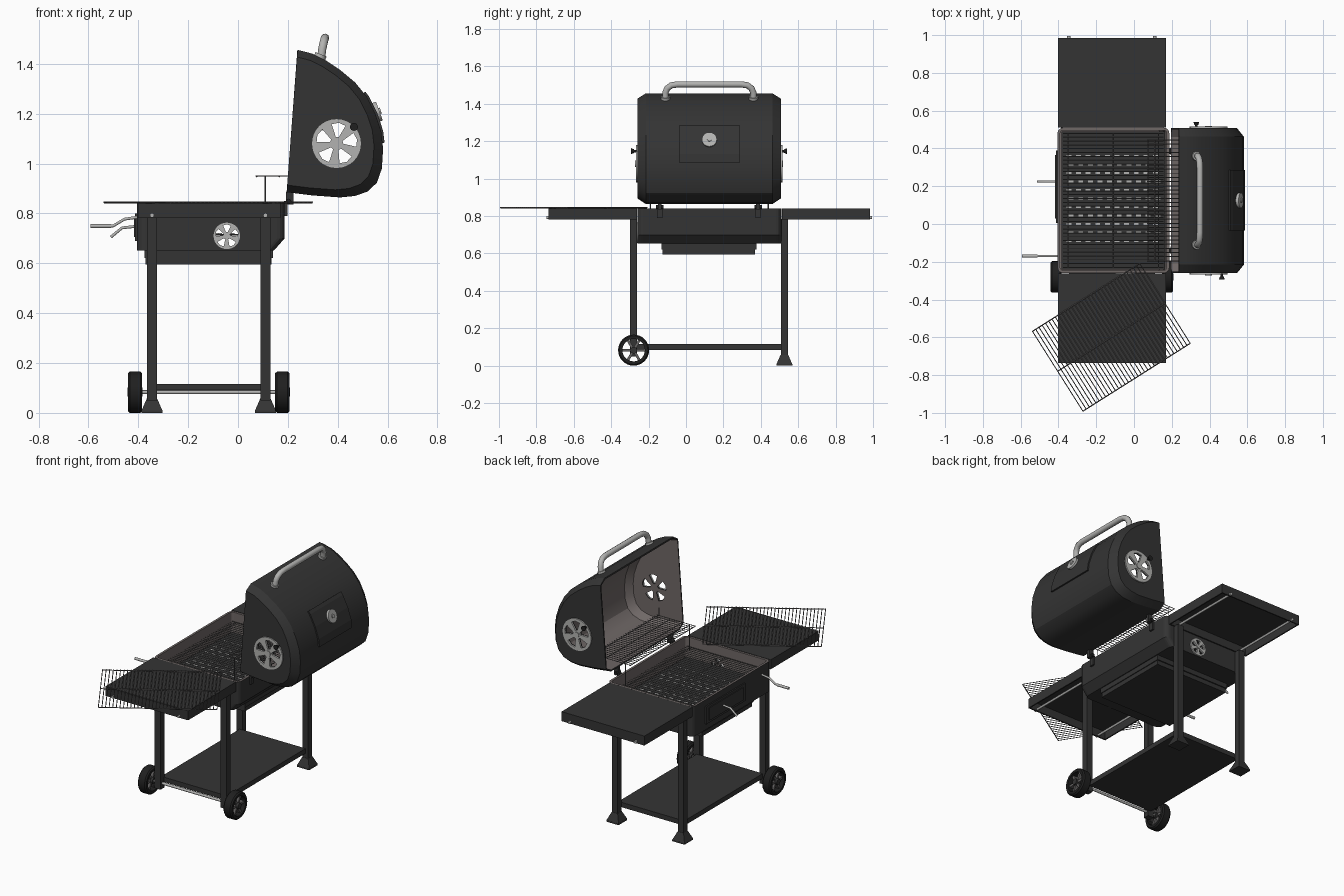
import bpy, bmesh, math
from mathutils import Vector, Matrix

if "Cube" in bpy.data.objects:
    bpy.data.objects.remove(bpy.data.objects["Cube"])

def mat(name, r, g, b):
    m = bpy.data.materials.new(name)
    m.diffuse_color = (r, g, b, 1)
    m.use_nodes = True
    m.node_tree.nodes["Principled BSDF"].inputs["Base Color"].default_value = m.diffuse_color
    return m

BODY = mat("charcoal paint", .034, .034, .034)
BLACK = mat("black rubber", .014, .014, .014)
INSIDE = mat("warm grey enamel", .16, .138, .134)
LIGHT = mat("light aluminium", .45, .45, .44)
WIRE = mat("wire steel", .13, .125, .125)
YC = .125  # middle of the cooking chamber along y

def finish(bm, name, *mats, smooth=False):
    me = bpy.data.meshes.new(name)
    bm.to_mesh(me)
    bm.free()
    ob = bpy.data.objects.new(name, me)
    bpy.context.collection.objects.link(ob)
    for m in mats:
        me.materials.append(m)
    if smooth:
        activate(ob)
        bpy.ops.object.shade_smooth_by_angle(angle=math.radians(32))
    return ob

def activate(ob):
    bpy.ops.object.select_all(action='DESELECT')
    bpy.context.view_layer.objects.active = ob
    ob.select_set(True)

def add_box(bm, x0, x1, y0, y1, z0, z1):
    m = Matrix.Translation(((x0+x1)/2, (y0+y1)/2, (z0+z1)/2)) @ Matrix.Diagonal((x1-x0, y1-y0, z1-z0, 1))
    bmesh.ops.create_cube(bm, size=1, matrix=m)

def box(name, m, *dims):
    bm = bmesh.new()
    add_box(bm, *dims)
    return finish(bm, name, m)

def add_rod(bm, a, b, r, seg=4, r2=None):
    a, b = Vector(a), Vector(b)
    d = b - a
    m = Matrix.Translation((a+b)/2) @ d.to_track_quat('Z', 'Y').to_matrix().to_4x4()
    bmesh.ops.create_cone(bm, cap_ends=True, segments=seg, radius1=r, radius2=r if r2 is None else r2,
                          depth=d.length, matrix=m)

def rod(name, m, a, b, r, seg=24, r2=None):
    bm = bmesh.new()
    add_rod(bm, a, b, r, seg, r2)
    return finish(bm, name, m, smooth=True)

def tube(name, m, pts, r):
    cu = bpy.data.curves.new(name, 'CURVE')
    cu.dimensions, cu.bevel_depth, cu.bevel_resolution, cu.use_fill_caps = '3D', r, 3, True
    sp = cu.splines.new('POLY')
    sp.points.add(len(pts) - 1)
    for p, c in zip(sp.points, pts):
        p.co = (*c, 1)
    cu.materials.append(m)
    ob = bpy.data.objects.new(name, cu)
    bpy.context.collection.objects.link(ob)
    activate(ob)
    bpy.ops.object.convert(target='MESH')
    bpy.ops.object.shade_smooth_by_angle(angle=math.radians(50))

def apply(ob, kind, **props):
    activate(ob)
    md = ob.modifiers.new("m", kind)
    for k, v in props.items():
        setattr(md, k, v)
    bpy.ops.object.modifier_apply(modifier=md.name)

def shell(name, bm, thick, rim, outward):
    """Thickened open shell, enamel inside; outward = direction the first face must face."""
    bmesh.ops.recalc_face_normals(bm, faces=bm.faces[:])
    bm.faces.ensure_lookup_table()
    bm.normal_update()
    if bm.faces[0].normal.dot(Vector(outward)) < 0:
        bmesh.ops.reverse_faces(bm, faces=bm.faces[:])
    ob = finish(bm, name, BODY, INSIDE)
    apply(ob, 'SOLIDIFY', thickness=thick, offset=-1, material_offset=1, material_offset_rim=rim)
    return ob

def vent(name, host, x, y, z, r, s, turn):
    """Round air vent: disc on the wall, five wedge holes cut through disc and wall."""
    disc = rod(name, LIGHT, (x, y, z), (x, y + s*.008, z), r, 32)
    bm = bmesh.new()
    for i in range(5):
        a = turn + i*math.tau/5
        pts = [(r*q, a + h) for q, h in ((.27, -.22), (.8, -.36), (.84, 0), (.8, .36), (.27, .22))]
        vs = [bm.verts.new((x + q*math.cos(t), y - .035, z + q*math.sin(t))) for q, t in pts]
        f = bm.faces.new(vs)
        g = bmesh.ops.extrude_face_region(bm, geom=[f])['geom']
        bmesh.ops.translate(bm, vec=(0, .07, 0), verts=[v for v in g if isinstance(v, bmesh.types.BMVert)])
    bmesh.ops.recalc_face_normals(bm, faces=bm.faces[:])
    cutter = finish(bm, "vent_cutter", BODY)
    cutter.hide_render = True
    for ob in (host, disc):
        apply(ob, 'BOOLEAN', operation='DIFFERENCE', solver='EXACT', object=cutter)
    bpy.data.objects.remove(cutter)
    rod(name + "_hub", LIGHT, (x, y, z), (x, y + s*.012, z), r*.18, 16)

# firebox: rounded rectangle lofted down to a flat floor
def ring(bm, x0, x1, y0, y1, z, r):
    out = []
    for cx, cy, a0 in ((x1-r, y1-r, 0), (x0+r, y1-r, 90), (x0+r, y0+r, 180), (x1-r, y0+r, 270)):
        for k in range(5):
            a = math.radians(a0 + k*22.5)
            out.append(bm.verts.new((cx + r*math.cos(a), cy + r*math.sin(a), z)))
    return out

def bridge(bm, a, b, closed):
    n = len(a)
    for i in range(n if closed else n - 1):
        j = (i+1) % n
        bm.faces.new((a[i], a[j], b[j], b[i]))

bm = bmesh.new()
rings = [ring(bm, -.405, .145, -.26, .51, .652, .03), ring(bm, -.405, .187, -.26, .51, .70, .03),
         ring(bm, -.405, .187, -.26, .51, .84, .03)]
bm.faces.new(rings[0])
for a, b in zip(rings, rings[1:]):
    bridge(bm, a, b, True)
firebox = shell("firebox", bm, .014, 1, (0, 0, -1))
vent("firebox_vent_front", firebox, -.045, -.26, .71, .055, -1, .3)
vent("firebox_vent_back", firebox, -.045, .51, .71, .055, 1, .3)
box("ash_tray_flange", BODY, -.375, .14, -.13, .377, .622, .652)
box("ash_tray", BODY, -.37, .135, -.125, .37, .595, .625)
box("charcoal_door", BODY, -.413, -.403, .005, .39, .69, .80)
box("charcoal_door_panel", BODY, -.418, -.411, .03, .365, .705, .785)

# charcoal tray with rows of short slots
box("charcoal_tray", BODY, -.385, .165, -.24, .49, .712, .718)
bm = bmesh.new()
for j in range(11):
    for i in range(10):
        x, y = -.345 + i*.051 + (j % 2)*.012, -.09 + j*.045
        add_box(bm, x - .013, x + .013, y - .004, y + .004, .717, .721)
finish(bm, "charcoal_tray_slots", LIGHT)

# wire grates: bars across, three stringers lengthwise
def grate(name, cx, cy, z, ang, length, width, n, stringers):
    bm = bmesh.new()
    for i in range(n):
        u = (i/(n-1) - .5)*length
        add_rod(bm, (u, -width/2, 0), (u, width/2, 0), .0024)
    for v in stringers:
        add_rod(bm, (-length/2, v, -.003), (length/2, v, -.003), .003)
    bm.transform(Matrix.Translation((cx, cy, z)) @ Matrix.Rotation(math.radians(ang), 4, 'Z'))
    finish(bm, name, WIRE)

grate("loose_grate", -.12, -.60, .846, 32.3, .672, .505, 34, (-.25, 0, .25))
grate("cooking_grate", -.11, YC, .79, 90, .71, .53, 36, (-.24, 0, .24))
grate("warming_rack", .205, YC, .95, 90, .64, .27, 30, (-.125, -.04, .04, .095, .13))
bm = bmesh.new()
for y in (-.19, .44):
    add_rod(bm, (.11, y, .79), (.11, y, .95), .003)
    add_rod(bm, (.32, y, .95), (.32, y, 1.0), .003)
finish(bm, "warming_rack_legs", WIRE)

# open lid: curved profile with tapered ends
PROFILE = [(.239, 1.456), (.262, 1.45), (.30, 1.44), (.35, 1.415), (.41, 1.375), (.47, 1.325), (.517, 1.267),
           (.551, 1.2), (.574, 1.13), (.582, 1.06), (.577, .98), (.557, .923), (.52, .888), (.47, .87),
           (.41, .864), (.30, .872), (.195, .885)]
bm = bmesh.new()
loops = []
for y, k in ((-.26, .9), (-.215, 1), (.462, 1), (.507, .9)):
    loops.append([bm.verts.new((.217 + (x-.217)*k, y, 1.17 + (z-1.17)*k)) for x, z in PROFILE])
bm.faces.new(loops[0])
for a, b in zip(loops, loops[1:]):
    bridge(bm, a, b, False)
bm.faces.new(loops[-1])
lid = shell("lid", bm, .009, 0, (0, -1, 0))
vent("lid_vent_front", lid, .395, -.26, 1.08, .10, -1, .2)
vent("lid_vent_back", lid, .395, .507, 1.08, .10, 1, .2)
activate(lid)
bpy.ops.object.shade_smooth_by_angle(angle=math.radians(25))
for nm, x, y, s in (("front", .465, -.268, -1), ("back", .33, .515, 1)):
    rod("vent_knob_stem_" + nm, BLACK, (x, y - s*.006, 1.147), (x, y + s*.014, 1.147), .006, 12)
    rod("vent_knob_" + nm, BLACK, (x, y + s*.01, 1.147), (x, y + s*.026, 1.147), .010, 16, .016)

# lid front plate following the curve, with thermometer
bm = bmesh.new()
strip = [(.507, 1.285), (.52, 1.268), (.554, 1.2), (.577, 1.13), (.583, 1.083)]
a, b = ([bm.verts.new((x, y, z)) for x, z in strip] for y in (-.035, .287))
bridge(bm, a, b, False)
plate = finish(bm, "lid_plate", BODY)
apply(plate, 'SOLIDIFY', thickness=.01, offset=0)
n = Vector((.94, 0, .34))
c = Vector((.552, YC, 1.205))
rod("thermometer", LIGHT, c, c + n*.016, .04, 28)
rod("thermometer_centre", LIGHT, c, c + n*.022, .012, 16)

# lid handle
half = [(.333, -.11, 1.42), (.338, -.11, 1.46), (.343, -.1, 1.483), (.347, -.078, 1.499), (.349, -.045, 1.504)]
tube("lid_handle", LIGHT, half + [(x, 2*YC - y, z) for x, y, z in half[::-1]], .017)
for y in (-.11, 2*YC + .11):
    rod("handle_base", LIGHT, (.325, y, 1.418), (.333, y, 1.438), .024, 20)

# lid hinges
for y in (-.14, .385):
    box("hinge_plate", BODY, .184, .198, y - .014, y + .014, .79, .85)
    box("hinge_arm", BODY, .192, .222, y - .010, y + .010, .835, .885)
    rod("hinge_pin", BLACK, (.203, y - .02, .848), (.203, y + .02, .848), .011, 16)

# crank handles on the cooking side
tube("tray_crank", LIGHT, [(-.40, -.17, .785), (-.455, -.17, .777), (-.50, -.17, .75), (-.52, -.17, .749)], .006)
rod("tray_crank_grip", LIGHT, (-.51, -.17, .749), (-.592, -.17, .749), .008, 12)
tube("door_handle", LIGHT, [(-.41, .225, .748), (-.465, .225, .742), (-.51, .225, .705)], .006)

# side tables: hollow trays with steel rods underneath
for nm, y0, y1, s in (("front", -.735, -.262, -1), ("back", .512, .985, 1)):
    bm = bmesh.new()
    add_box(bm, -.402, .17, y0, y1, .832, .841)
    add_box(bm, -.402, -.394, y0, y1, .782, .836)
    add_box(bm, .162, .17, y0, y1, .782, .836)
    add_box(bm, -.402, .17, y0, y0 + .008, .782, .836)
    add_box(bm, -.402, .17, y1 - .008, y1, .782, .836)
    finish(bm, "side_table_" + nm, BODY)
    for x in (-.345, .11):
        rod("table_rod", LIGHT, (x, y0 + .01, .792), (x, y1 - .01, .792), .007, 12)
        ye = y0 if s < 0 else y1
        rod("table_bolt", LIGHT, (x, ye, .792), (x, ye + s*.010, .792), .009, 12)

# legs, feet, bottom shelf
for x in (-.345, .11):
    box("front_leg", BODY, x - .02, x + .02, -.30, -.262, .05, .785)
    box("back_leg", BODY, x - .02, x + .02, .507, .545, .04, .785)
    bm = bmesh.new()
    m = Matrix.Translation((x, .526, .033)) @ Matrix.Rotation(math.pi/4, 4, 'Z')
    bmesh.ops.create_cone(bm, cap_ends=True, segments=4, radius1=.06, radius2=.029, depth=.05, matrix=m)
    add_box(bm, x - .0425, x + .0425, .4835, .5685, 0, .009)
    finish(bm, "foot", BODY)
box("bottom_shelf", BODY, -.345, .11, -.265, .51, .085, .115)
rod("axle", LIGHT, (-.40, -.28, .083), (.17, -.28, .083), .008, 12)

# wheels: tyre ring, rim, six spokes and hub
for nm, x in (("left", -.413), ("right", .178)):
    bm = bmesh.new()
    prof = [(.06, -.029), (.076, -.029), (.083, -.021), (.083, .021), (.076, .029), (.06, .029)]
    N = 32
    rows = [[bm.verts.new((x + w, -.28 + r*math.cos(i*math.tau/N), .083 + r*math.sin(i*math.tau/N)))
             for i in range(N)] for r, w in prof]
    for a, b in zip(rows, rows[1:] + rows[:1]):
        bridge(bm, a, b, True)
    bmesh.ops.recalc_face_normals(bm, faces=bm.faces[:])
    finish(bm, "tyre_" + nm, BLACK, smooth=True)
    bm = bmesh.new()
    for i in range(6):
        s = bmesh.ops.create_cube(bm, size=1, matrix=Matrix.Translation((x, -.28, .083))
                                  @ Matrix.Rotation(i*math.tau/6, 4, 'X')
                                  @ Matrix.Translation((0, .037, 0)) @ Matrix.Diagonal((.034, .05, .014, 1)))
    finish(bm, "wheel_spokes_" + nm, WIRE)
    rod("wheel_hub_" + nm, BODY, (x - .03, -.28, .083), (x + .03, -.28, .083), .018, 20)
